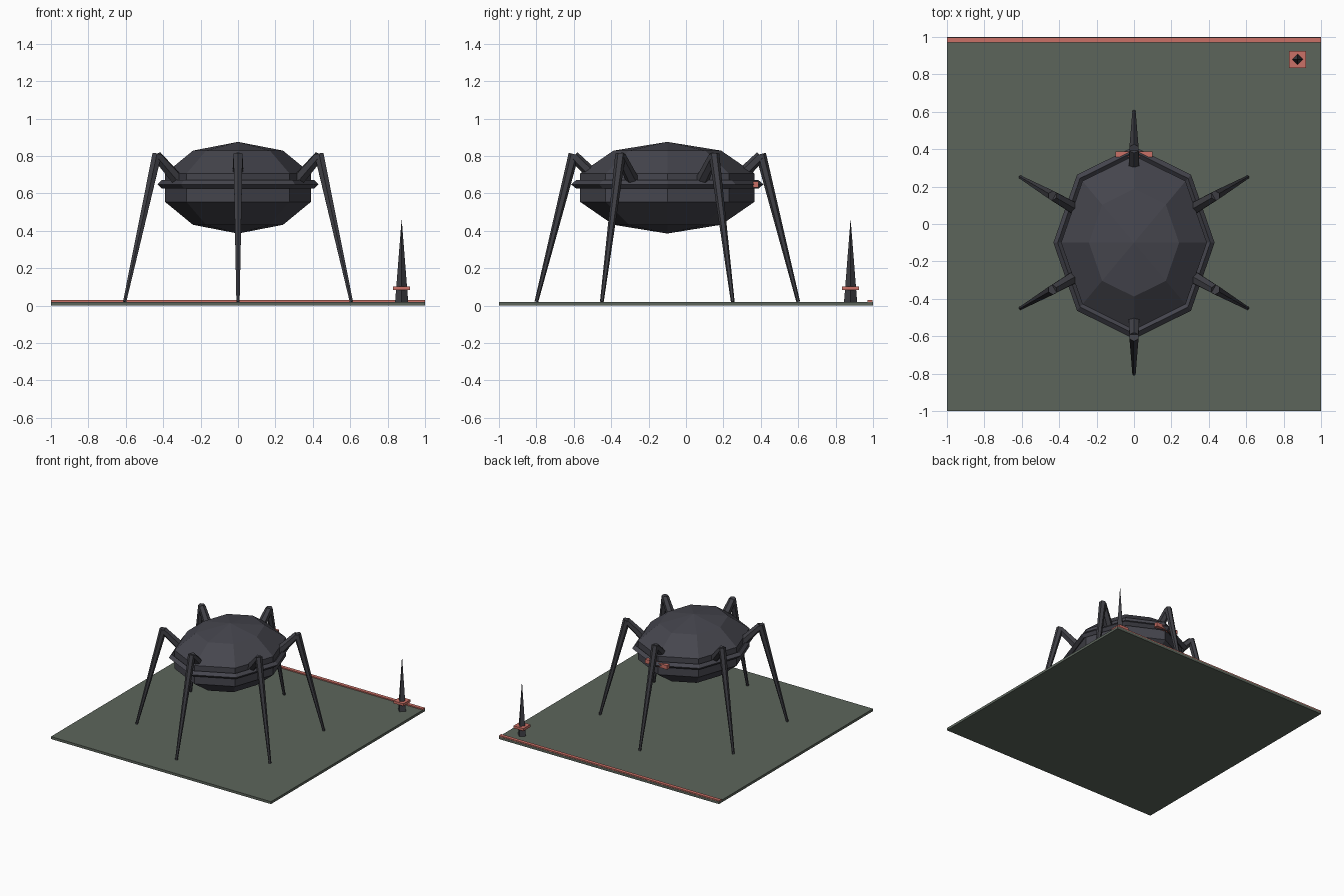
import bpy
from math import cos, sin, radians
from mathutils import Vector

if "Cube" in bpy.data.objects:
    bpy.data.objects.remove(bpy.data.objects["Cube"])


def mat(name, rgb):
    m = bpy.data.materials.new(name)
    m.diffuse_color = (*rgb, 1)
    m.use_nodes = True
    m.node_tree.nodes["Principled BSDF"].inputs["Base Color"].default_value = m.diffuse_color
    return m


SHELL = mat("dark_shell", (0.060, 0.060, 0.075))
LIMB = mat("dark_limb", (0.050, 0.050, 0.060))
GROUND = mat("grey_green", (0.107, 0.130, 0.105))
RED = mat("coral_red", (0.60, 0.165, 0.135))


def finish(name, m):
    o = bpy.context.object
    o.name = name
    o.data.materials.append(m)
    return o


def box(name, lo, hi, m):
    lo, hi = Vector(lo), Vector(hi)
    bpy.ops.mesh.primitive_cube_add(size=1, location=(lo + hi) / 2)
    o = finish(name, m)
    o.scale = hi - lo
    return o


def rod(name, a, b, r1, r2, m, sides=6):
    a, b = Vector(a), Vector(b)
    d = b - a
    bpy.ops.mesh.primitive_cone_add(vertices=sides, radius1=r1, radius2=r2,
                                    depth=d.length, location=(a + b) / 2)
    o = finish(name, m)
    o.rotation_euler = d.to_track_quat('Z', 'Y').to_euler()
    return o


# Ground slab with a red edge strip
box("base_slab", (-1, -1, 0), (1, 1, 0.02), GROUND)
box("edge_strip", (-1, 0.97, 0.018), (1, 0.998, 0.029), RED)

# Faceted body
CY = -0.1
bpy.ops.mesh.primitive_uv_sphere_add(segments=8, ring_count=5, radius=1,
                                     location=(0, CY, 0.63))
finish("body", SHELL).scale = (0.41, 0.49, 0.245)

# Sharp-edged belt around the body
bpy.ops.mesh.primitive_torus_add(major_segments=8, minor_segments=4,
                                 major_radius=0.408, minor_radius=0.023,
                                 location=(0, CY, 0.648))
finish("belt", SHELL).scale = (1, 1.193, 1)

# Red bar at the back of the belt
box("rear_light", (-0.1, 0.358, 0.63), (0.1, 0.388, 0.663), RED)

# Six two-part legs
for i in range(6):
    t = radians(30 + 60 * i)

    def at(r, z):
        return (r * cos(t), CY + r * sin(t), z)

    rod(f"upper_leg_{i + 1}", at(0.36, 0.66), at(0.5, 0.8), 0.036, 0.028, LIMB)
    rod(f"lower_leg_{i + 1}", at(0.5, 0.81), at(0.7, 0.02), 0.028, 0.01, LIMB)

# Corner spike with red collar
rod("corner_spike", (0.875, 0.88, 0.02), (0.875, 0.88, 0.465), 0.035, 0, LIMB, 4)
box("spike_collar", (0.83, 0.835, 0.082), (0.92, 0.925, 0.102), RED)
